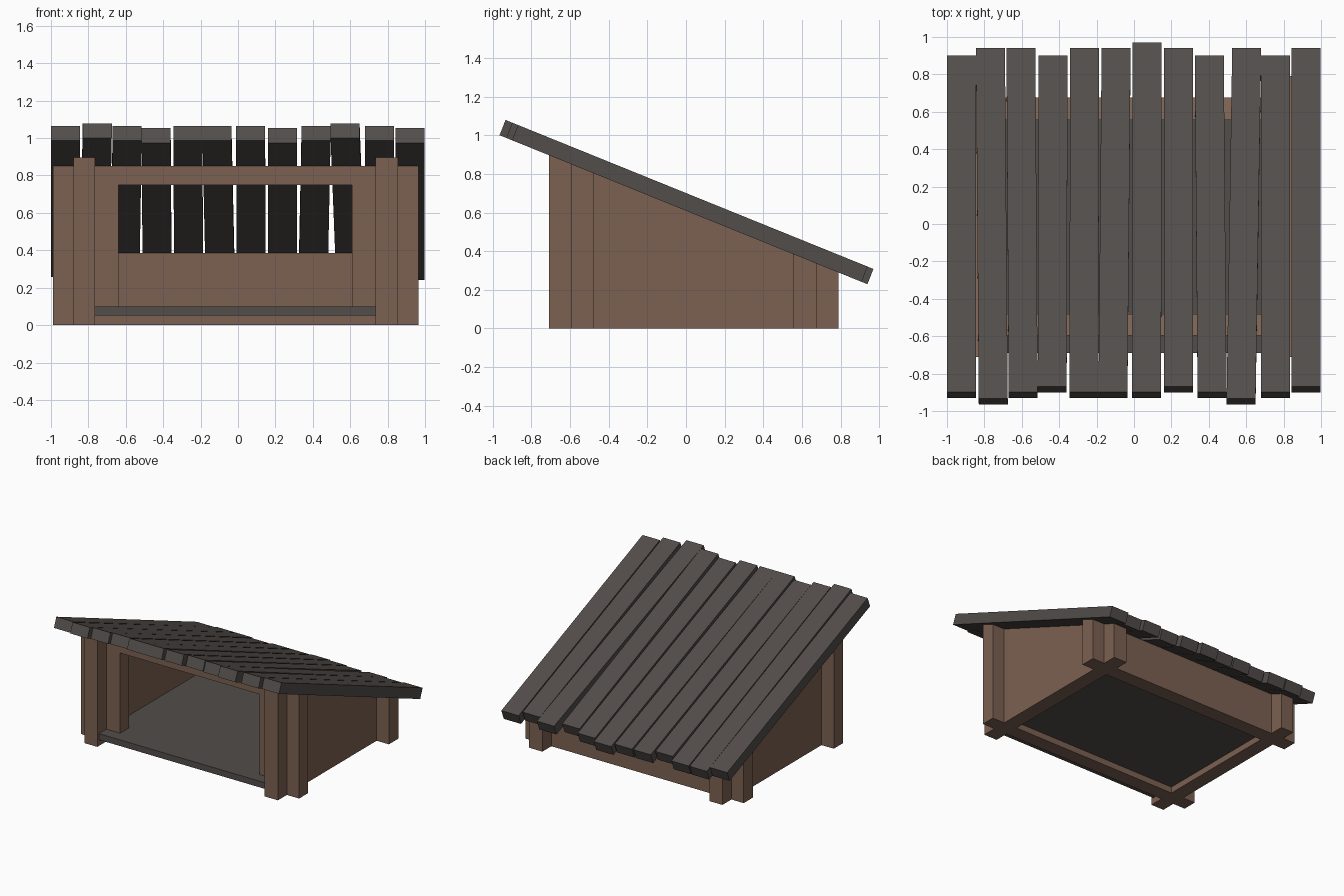
import bpy
import bmesh

if "Cube" in bpy.data.objects:
    bpy.data.objects.remove(bpy.data.objects["Cube"])


def material(name, rgb):
    m = bpy.data.materials.new(name)
    m.diffuse_color = (*rgb, 1)
    m.use_nodes = True
    m.node_tree.nodes["Principled BSDF"].inputs["Base Color"].default_value = m.diffuse_color
    return m


WOOD = material("brown_wood", (0.20, 0.12, 0.085))
DARK = material("dark_wood", (0.085, 0.075, 0.07))

SLOPE = -0.405                     # roof rise per unit of y
THICK = (0.031, 0.079)             # plank thickness as a (y, z) offset


def roof_z(y):
    """Height of the underside of the roof."""
    return 1.0 + (y + 0.965) * SLOPE


def solid(name, bottom, top, mat):
    """Six-sided block from two matching loops of four corners."""
    bm = bmesh.new()
    b = [bm.verts.new(p) for p in bottom]
    t = [bm.verts.new(p) for p in top]
    bm.faces.new(b[::-1])
    bm.faces.new(t)
    for i in range(4):
        j = (i + 1) % 4
        bm.faces.new((b[i], b[j], t[j], t[i]))
    bmesh.ops.recalc_face_normals(bm, faces=bm.faces)
    me = bpy.data.meshes.new(name)
    bm.to_mesh(me)
    bm.free()
    me.materials.append(mat)
    ob = bpy.data.objects.new(name, me)
    bpy.context.collection.objects.link(ob)
    return ob


def block(name, x0, x1, y0, y1, z0, z1=None, mat=WOOD):
    """Box; without z1 its top follows the roof slope."""
    c = [(x0, y0), (x1, y0), (x1, y1), (x0, y1)]
    return solid(name, [(x, y, z0) for x, y in c],
                 [(x, y, roof_z(y) if z1 is None else z1) for x, y in c], mat)


# Walls cross at the corners and run past each other
block("left_wall", -0.88, -0.765, -0.71, 0.79, 0)
block("right_wall", 0.735, 0.855, -0.71, 0.79, 0)
block("back_wall", -0.99, 0.965, 0.555, 0.675, 0)
front = block("front_wall", -0.99, 0.965, -0.595, -0.48, 0)

# Wide entrance cut through the front wall
cutter = block("entrance_cutter", -0.64, 0.61, -0.8, -0.3, 0.05, 0.75)
cutter.hide_render = True
cut = front.modifiers.new("entrance", 'BOOLEAN')
cut.object = cutter
cut.operation = 'DIFFERENCE'
cut.solver = 'EXACT'
bpy.context.view_layer.objects.active = front
bpy.ops.object.modifier_apply(modifier=cut.name)
bpy.data.objects.remove(cutter)

# Floor, sticking out as a door step
block("floor", -0.765, 0.735, -0.69, 0.555, 0.05, 0.10, DARK)

# Roof planks: left x at front, left x at back, front y, back y
W = 0.155
planks = [
    (-1.0, -1.0, -0.93, 0.90), (-0.83, -0.845, -0.965, 0.94),
    (-0.67, -0.682, -0.93, 0.94), (-0.515, -0.51, -0.90, 0.90),
    (-0.345, -0.342, -0.93, 0.94), (-0.19, -0.173, -0.93, 0.94),
    (-0.01, -0.007, -0.93, 0.97), (0.16, 0.16, -0.90, 0.94),
    (0.34, 0.325, -0.93, 0.90), (0.495, 0.525, -0.965, 0.94),
    (0.68, 0.68, -0.93, 0.90), (0.843, 0.843, -0.90, 0.94),
]
for i, (xf, xb, y0, y1) in enumerate(planks):
    y1 -= THICK[0]
    low = [(x, y, roof_z(y)) for x, y in
           ((xf, y0), (xf + W, y0), (xb + W, y1), (xb, y1))]
    high = [(x, y + THICK[0], z + THICK[1]) for x, y, z in low]
    solid(f"roof_plank_{i + 1}", low, high, DARK)
